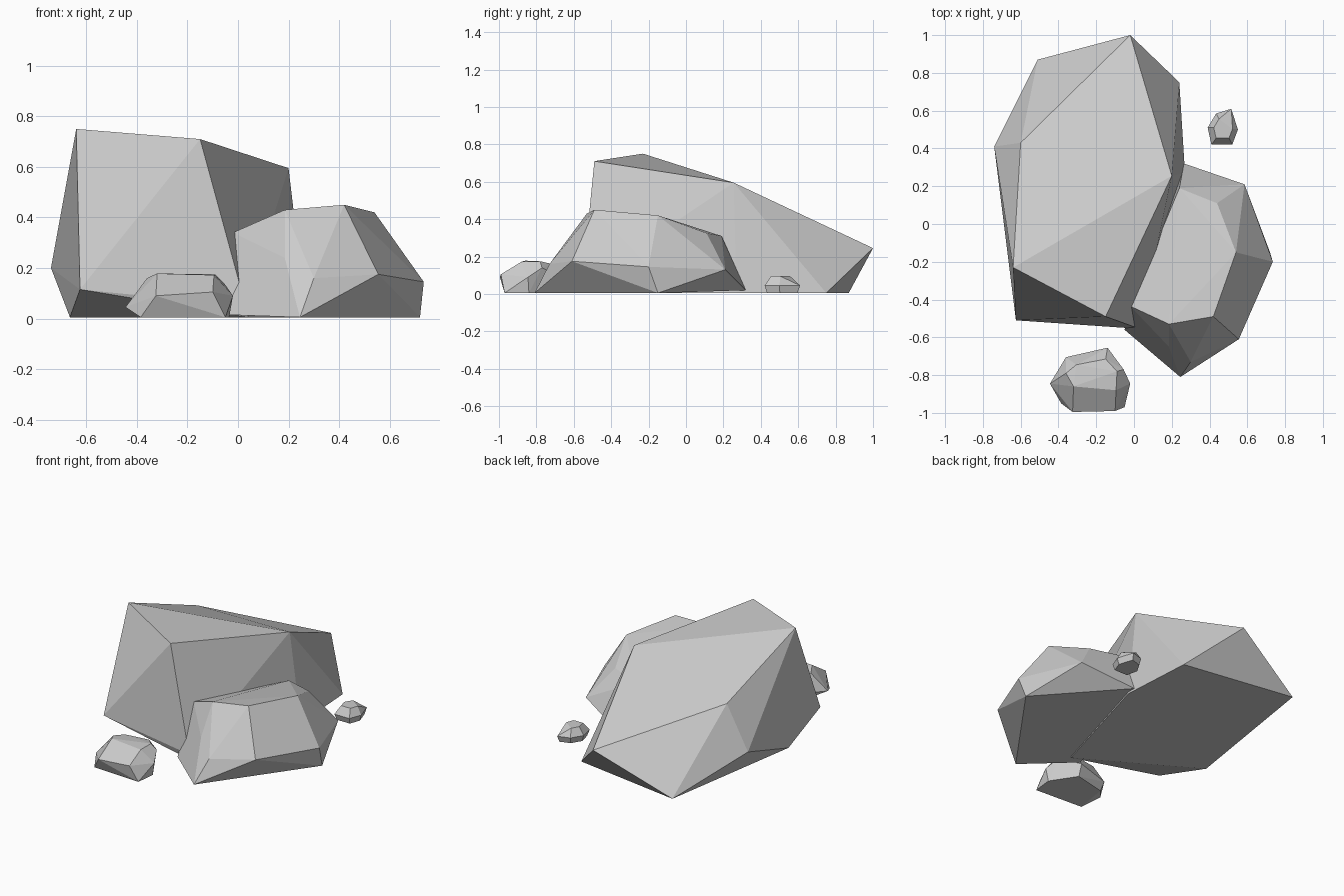
import bpy, bmesh, math

if "Cube" in bpy.data.objects:
    bpy.data.objects.remove(bpy.data.objects["Cube"])

G = 0.005  # ground contact height


def rock(name, points):
    """Faceted rock: convex hull of its corner points."""
    bm = bmesh.new()
    for p in points:
        bm.verts.new(p)
    res = bmesh.ops.convex_hull(bm, input=bm.verts[:])
    loose = [v for v in bm.verts if not v.link_faces]
    bmesh.ops.delete(bm, geom=loose, context='VERTS')
    bmesh.ops.dissolve_limit(bm, angle_limit=math.radians(4),
                             verts=bm.verts[:], edges=bm.edges[:])
    bmesh.ops.recalc_face_normals(bm, faces=bm.faces[:])
    me = bpy.data.meshes.new(name)
    bm.to_mesh(me)
    bm.free()
    ob = bpy.data.objects.new(name, me)
    bpy.context.collection.objects.link(ob)
    return ob


def ring(outline, centre, scale, z):
    """Outline scaled about a centre and placed at height z."""
    cx, cy = centre
    return [(cx + (x - cx) * scale, cy + (y - cy) * scale, z) for x, y in outline]


# Tall slanted boulder
rock("large_boulder", [
    (-.64, -.23, .75), (-.15, -.49, .71), (.20, .255, .595), (-.60, .43, .49),
    (-.02, 1.0, .245), (-.74, .41, .20), (-.625, -.51, .115), (.03, -.555, .05),
    (-.51, .87, G), (.24, .75, G), (.27, .27, G), (.04, -.54, G), (-.665, -.12, G),
])

# Lower boulder leaning against it
rock("medium_boulder", [
    (.24, .19, .31), (.44, .11, .325), (.54, -.15, .42), (.42, -.49, .45),
    (.185, -.53, .43), (-.02, -.435, .34),
    (.585, .21, .13), (.735, -.20, .145), (.555, -.61, .175), (.30, -.73, .16),
    (.185, -.65, .24),
    (.265, .32, .02), (.72, -.15, G), (.245, -.81, G), (-.05, -.56, .015),
])

# Small stone at the front
foot = [(-.385, -.95), (-.05, -.97), (-.035, -.84), (-.14, -.68), (-.35, -.73)]
rock("front_stone", [
    (-.305, -.745, .165), (-.15, -.715, .16), (-.36, -.79, .16),
    (-.32, -.86, .178), (-.09, -.78, .175), (-.095, -.88, .172),
    (-.325, -.995, .09), (-.10, -.99, .105), (-.02, -.845, .09),
    (-.055, -.77, .14), (-.445, -.845, .045), (-.36, -.705, .06),
    (-.14, -.655, .08),
] + ring(foot, (-.2, -.85), 1, G))

# Pebble at the back
rim = [(.39, .51), (.435, .585), (.515, .61), (.55, .50), (.52, .42), (.41, .42)]
mid = (.475, .51)
rock("back_pebble", ring(rim, mid, .85, G) + ring(rim, mid, 1, .045)
     + ring(rim[:2] + rim[3:], mid, .62, .095))
